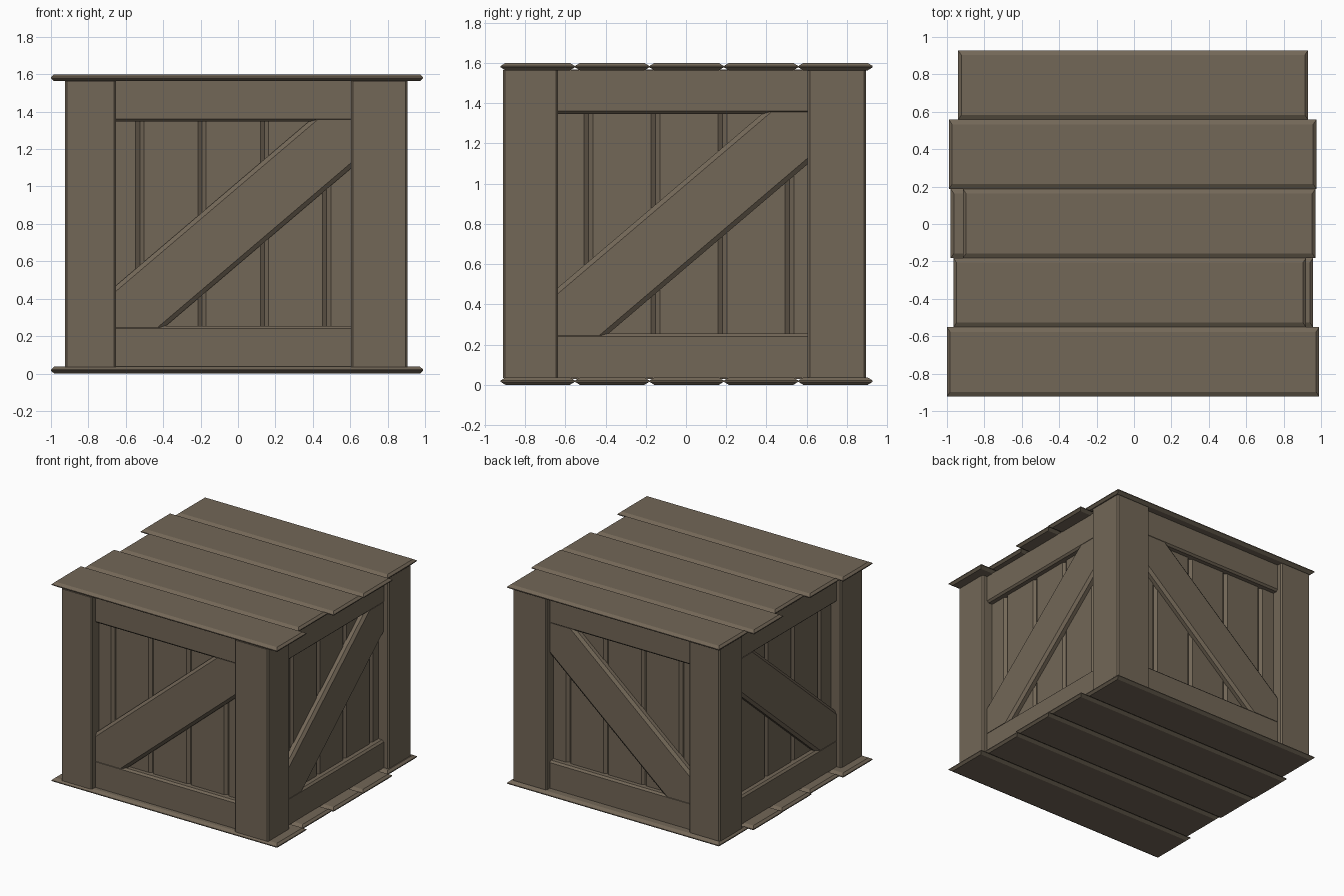
import bpy, bmesh
from mathutils import Vector

if "Cube" in bpy.data.objects:
    bpy.data.objects.remove(bpy.data.objects["Cube"])

wood = bpy.data.materials.new("wood")
wood.diffuse_color = (0.17, 0.135, 0.095, 1)
wood.use_nodes = True
wood.node_tree.nodes["Principled BSDF"].inputs["Base Color"].default_value = wood.diffuse_color


def loft(name, layers, place):
    """Close a stack of matching outlines [(points, depth)] into a solid."""
    bm = bmesh.new()
    rings = [[bm.verts.new(Vector(place(u, v, d))) for u, v in pts] for pts, d in layers]
    n = len(rings[0])
    for a, b in zip(rings, rings[1:]):
        for i in range(n):
            j = (i + 1) % n
            bm.faces.new((a[i], a[j], b[j], b[i]))
    bm.faces.new(rings[0])
    bm.faces.new(rings[-1])
    bmesh.ops.recalc_face_normals(bm, faces=bm.faces)
    me = bpy.data.meshes.new(name)
    bm.to_mesh(me)
    bm.free()
    me.materials.append(wood)
    ob = bpy.data.objects.new(name, me)
    bpy.context.collection.objects.link(ob)
    return ob


def rect(u0, u1, v0, v1, iu=0, iv=0):
    return [(u0 + iu, v0 + iv), (u1 - iu, v0 + iv), (u1 - iu, v1 - iv), (u0 + iu, v1 - iv)]


def board(name, u0, u1, v0, v1, d0, d1, iu, iv, place):
    """Plank with all long and end edges chamfered on both faces."""
    t = d1 - d0
    inner, outer = rect(u0, u1, v0, v1, iu, iv), rect(u0, u1, v0, v1)
    loft(name, [(inner, d0), (outer, d0 + t * .42), (outer, d0 + t * .58), (inner, d1)], place)


def flat(u, v, d):
    return (u, v, d)


# Top and bottom planks, slightly staggered in length
top_x = [(-1, .99), (-.965, .92), (-.915, .97), (-.99, .975), (-.94, .93)]
bottom_x = [(-1, .99), (-.965, .957), (-.98, .97), (-.985, .97), (-.94, .93)]
for label, ends, z in (("bottom_plank", bottom_x, 0), ("top_plank", top_x, 1.563)):
    for i, (x0, x1) in enumerate(ends):
        y0 = -.922 + i * .37
        board(label, x0, x1, y0, y0 + .37, z, z + .037, .017, .025, flat)

# Corner posts with chamfered vertical edges
for x0, x1 in ((-.925, -.652), (.605, .905)):
    for y0, y1 in ((-.91, -.637), (.605, .895)):
        c = .01
        outline = [(x0 + c, y0), (x1 - c, y0), (x1, y0 + c), (x1, y1 - c),
                   (x1 - c, y1), (x0 + c, y1), (x0, y1 - c), (x0, y0 + c)]
        loft("corner_post", [(outline, .035), (outline, 1.565)], flat)

# Four walls: u runs along the wall, v is height, d is depth below the post face
walls = {
    "front": (lambda u, v, d: (u, -.91 + d, v), -.525),
    "back": (lambda u, v, d: (u, .895 - d, v), -.525),
    "right": (lambda u, v, d: (.905 - d, u, v), -.485),
    "left": (lambda u, v, d: (-.925 + d, u, v), -.485),
}
U0, U1, LOW, HIGH, SLOPE = -.656, .61, .255, 1.347, .851


def brace_outline(grow):
    """Diagonal band clipped by the frame opening; grow widens both long edges."""
    up = .437 + grow
    low = LOW - grow + SLOPE * .42
    return [(U0, LOW - .01), ((LOW - .01 - low) / SLOPE, LOW - .01),
            (U1, low + SLOPE * U1), (U1, HIGH + .01),
            (U0 + (HIGH + .01 - up) / SLOPE, HIGH + .01), (U0, up)]


for side, (place, groove) in walls.items():
    # Horizontal rails, chamfered toward the opening
    for label, v0, v1, g0, g1 in (("lower_rail", .035, LOW - .014, 0, .014),
                                  ("upper_rail", HIGH + .014, 1.566, .014, 0)):
        face, body = rect(U0, U1, v0, v1), rect(U0, U1, v0 - g0, v1 + g1)
        loft(f"{side}_{label}", [(face, .042), (body, .057), (body, .11)], place)

    # Diagonal brace
    loft(f"{side}_brace", [(brace_outline(0), .0422), (brace_outline(.03), .06),
                           (brace_outline(.03), .095)], place)

    # Vertical infill boards separated by V grooves
    edges = [-.72] + [groove + i * .333 for i in range(4)] + [.68]
    for a, b in zip(edges, edges[1:]):
        board(f"{side}_panel_board", a, b, .03, 1.568, .09, .13, .022, 0, place)
